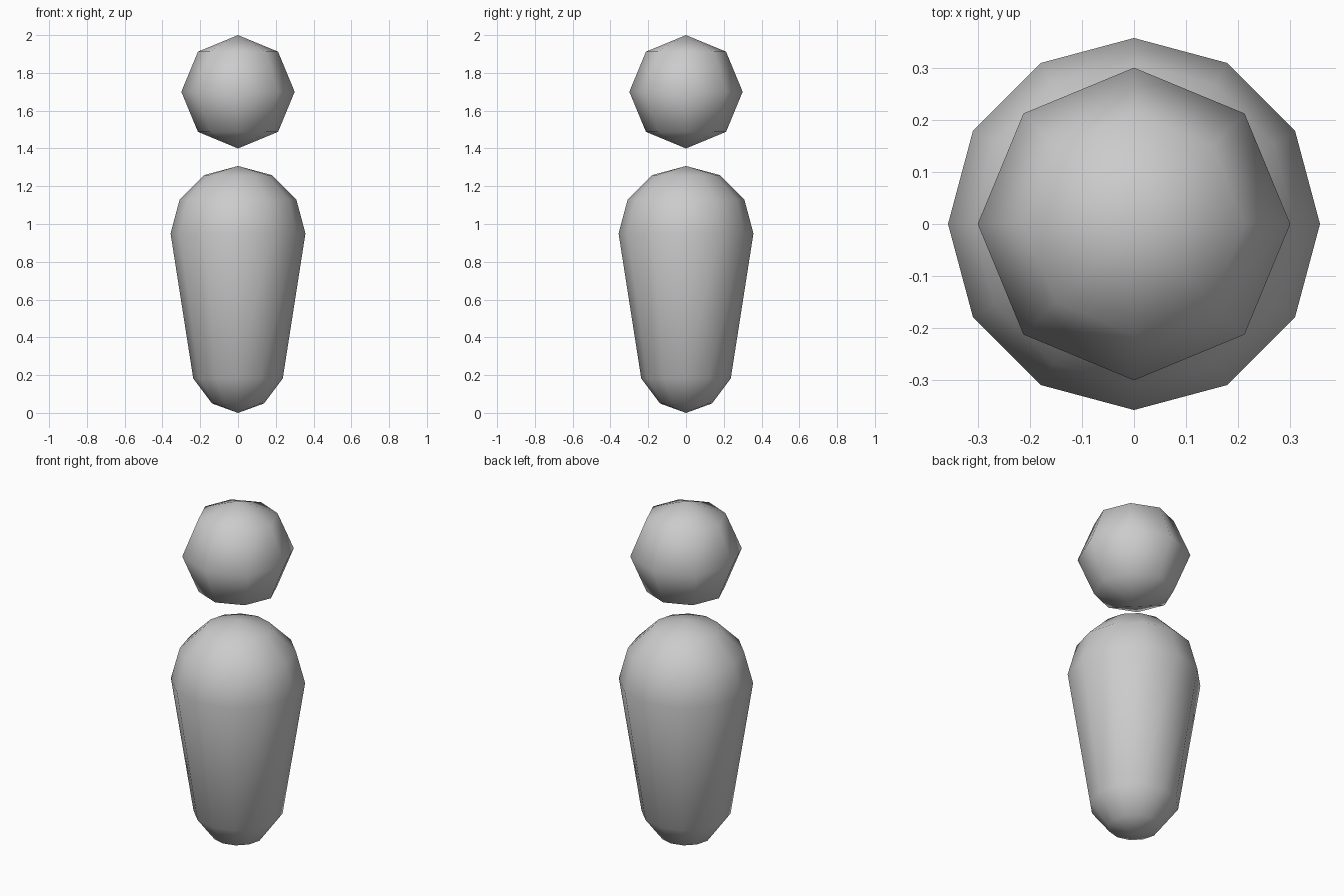
import bpy, bmesh
from math import cos, sin, pi

if "Cube" in bpy.data.objects:
    bpy.data.objects.remove(bpy.data.objects["Cube"])


def lathe(name, profile, segments):
    """Revolve (radius, z) points around z; first and last points are poles."""
    bm = bmesh.new()
    rings = []
    for r, z in profile:
        count = segments if r > 0 else 1
        rings.append([bm.verts.new((r * cos(2 * pi * i / segments),
                                    r * sin(2 * pi * i / segments), z))
                      for i in range(count)])
    for low, high in zip(rings, rings[1:]):
        for i in range(segments):
            j = (i + 1) % segments
            corners = [low[i % len(low)], low[j % len(low)],
                       high[j % len(high)], high[i % len(high)]]
            bm.faces.new(list(dict.fromkeys(corners)))
    bmesh.ops.recalc_face_normals(bm, faces=bm.faces)
    for face in bm.faces:
        face.smooth = True
    mesh = bpy.data.meshes.new(name)
    bm.to_mesh(mesh)
    bm.free()
    obj = bpy.data.objects.new(name, mesh)
    bpy.context.collection.objects.link(obj)
    return obj


def arc(radius, centre, steps):
    """Quarter or half circle profile, from given angles in degrees."""
    return [(radius * cos(a * pi / 180), centre + radius * sin(a * pi / 180))
            for a in steps]


# Tapered body: small rounded base, hemispherical shoulders
body_profile = [(0, 0), (0.138, 0.05), (0.237, 0.182)]
body_profile += arc(0.357, 0.95, (0, 30, 60)) + [(0, 1.307)]
lathe("body", body_profile, 12)

# Floating round head
head_profile = [(0, 1.4)] + arc(0.3, 1.7, (-45, 0, 45)) + [(0, 2.0)]
lathe("head", head_profile, 8)
